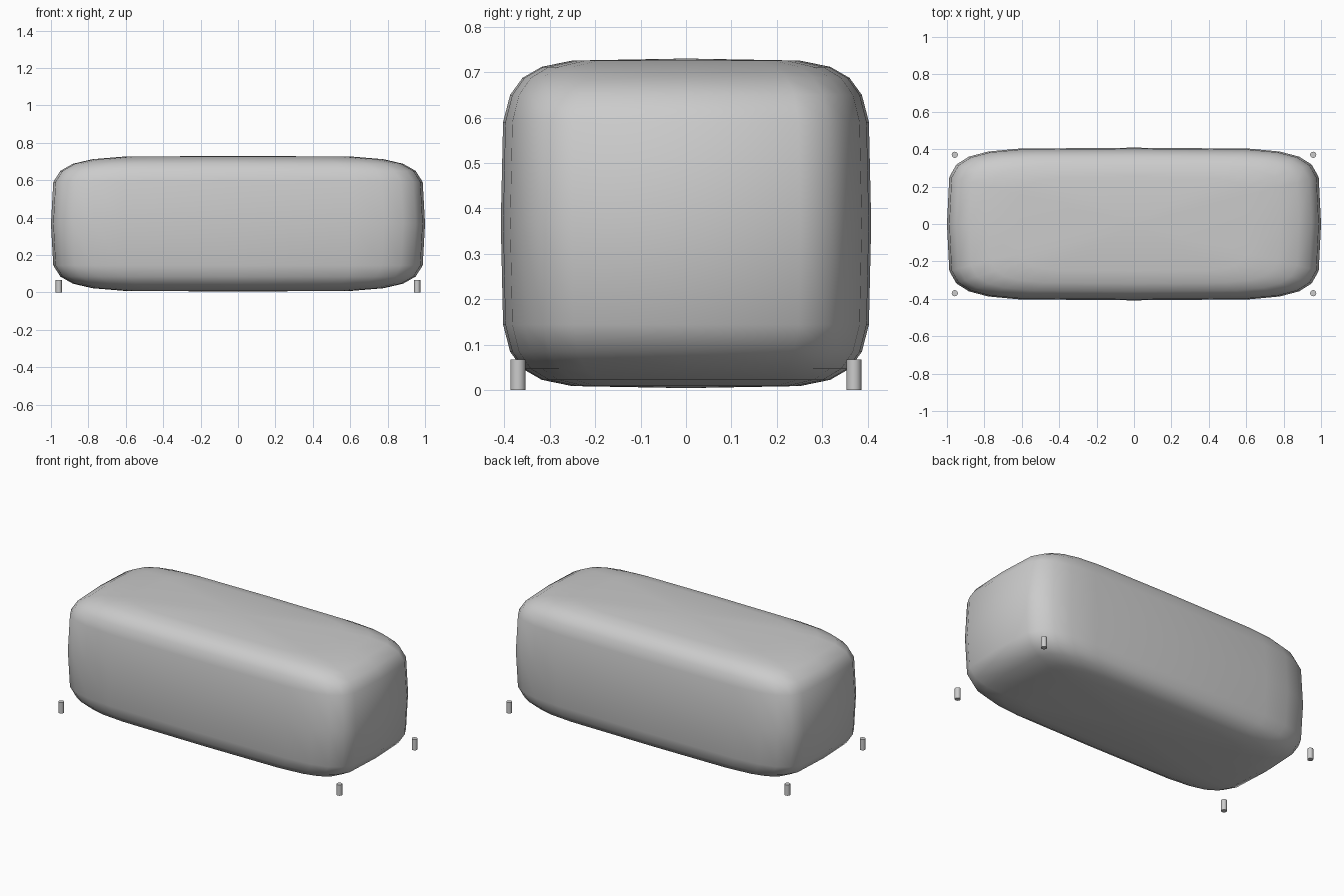
import bpy, bmesh, math

if "Cube" in bpy.data.objects:
    bpy.data.objects.remove(bpy.data.objects["Cube"])

HALF = (1.0, 0.408, 0.363)   # body half sizes
CENTRE_Z = 0.367
POWER = 0.36                 # squareness of the rounded body


def spow(v):
    # signed power, snapping tiny values to zero
    return 0.0 if abs(v) < 1e-5 else math.copysign(abs(v) ** POWER, v)


def add_object(name, bm):
    mesh = bpy.data.meshes.new(name)
    bm.to_mesh(mesh)
    bm.free()
    obj = bpy.data.objects.new(name, mesh)
    bpy.context.collection.objects.link(obj)
    return obj


# Rounded body: a sphere remapped to a boxy superellipsoid
bm = bmesh.new()
bmesh.ops.create_uvsphere(bm, u_segments=24, v_segments=12, radius=1.0)
for v in bm.verts:
    x, y, z = v.co
    r = math.hypot(x, y)
    if r < 1e-5:
        v.co = (0, 0, math.copysign(HALF[2], z) + CENTRE_Z)
        continue
    ring = spow(r)
    v.co = (HALF[0] * ring * spow(x / r),
            HALF[1] * ring * spow(y / r),
            HALF[2] * spow(z) + CENTRE_Z)
for f in bm.faces:
    f.smooth = True
add_object("cushion_body", bm)

# Four small peg feet
for x, sx in ((-0.958, "left"), (0.958, "right")):
    for y, sy in ((-0.37, "front"), (0.37, "back")):
        bm = bmesh.new()
        bmesh.ops.create_cone(bm, cap_ends=True, segments=16, radius1=0.0165,
                              radius2=0.0165, depth=0.067)
        for f in bm.faces:
            f.smooth = len(f.verts) == 4
        for e in bm.edges:
            e.smooth = all(f.smooth for f in e.link_faces)
        foot = add_object(f"{sy}_{sx}_foot", bm)
        foot.location = (x, y, 0.0335)
